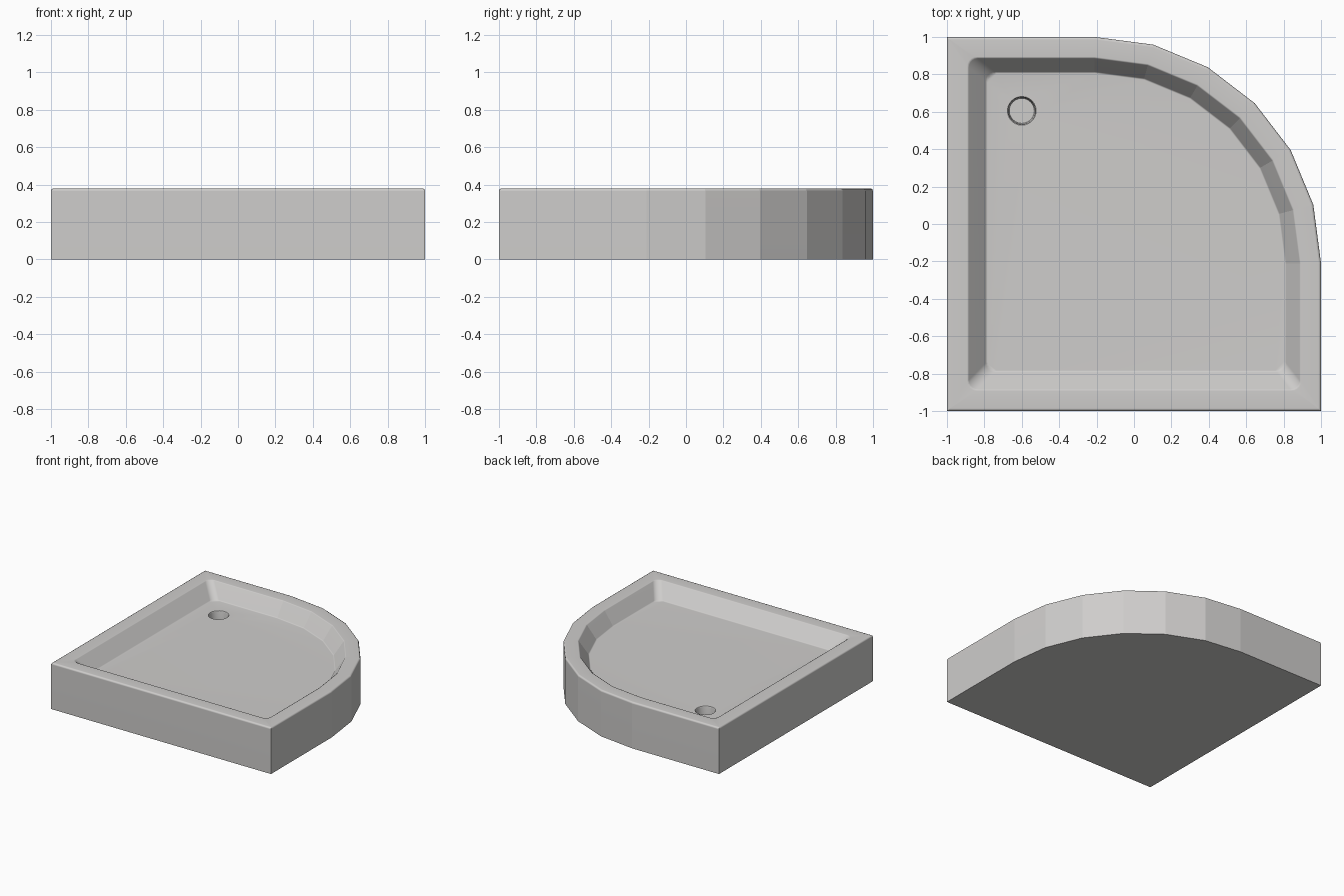
import bpy
import bmesh
from math import cos, sin, radians

cube = bpy.data.objects.get("Cube")
if cube:
    bpy.data.objects.remove(cube)

HEIGHT, FLOOR, CENTRE, RADIUS = 0.38, 0.265, -0.21, 1.21
FILLET_POINTS = 6

white = bpy.data.materials.new("glazed light grey")
white.use_nodes = True
white.diffuse_color = (0.62, 0.61, 0.60, 1)
white.node_tree.nodes["Principled BSDF"].inputs["Base Color"].default_value = (0.62, 0.61, 0.60, 1)

bm = bmesh.new()


def arc(cx, cy, r, start, sweep, count):
    """Points on a circular arc, counter-clockwise."""
    angles = [radians(start + sweep * i / (count - 1)) for i in range(count)]
    return [(cx + r * cos(a), cy + r * sin(a)) for a in angles]


def outline(near, far, r):
    """Quadrant outline: near insets the left and front, far the right and back."""
    lo, hi = -1 + near + r, 1 - far - r
    return (arc(lo, lo, r, 180, 90, FILLET_POINTS)
            + arc(hi, lo, r, 270, 90, FILLET_POINTS)
            + arc(CENTRE, CENTRE, RADIUS - far, 0, 90, 7)
            + arc(lo, hi, r, 90, 90, FILLET_POINTS))


def ring(points, z):
    return [bm.verts.new((x, y, z)) for x, y in points]


def loft(rings):
    for low, high in zip(rings, rings[1:]):
        n = len(low)
        for i in range(n):
            j = (i + 1) % n
            bm.faces.new((low[i], low[j], high[j], high[i]))


# Outer sides, rounded rim and sloping basin walls: near, far, fillet, z
sections = [
    (0, 0, 0.003, 0),
    (0, 0, 0.003, HEIGHT - 0.015),
    (0.004, 0.004, 0.003, HEIGHT - 0.005),
    (0.014, 0.014, 0.003, HEIGHT),
    (0.108, 0.106, 0.05, HEIGHT),
    (0.117, 0.115, 0.05, HEIGHT - 0.005),
    (0.207, 0.186, 0.05, FLOOR + 0.007),
    (0.217, 0.195, 0.05, FLOOR),
]
tray = [ring(outline(n, f, r), z) for n, f, r, z in sections]
loft(tray)
bm.faces.new(tray[0])

# Drain recess
drain = [ring(arc(-0.6, 0.605, r, 0, 345, 24), FLOOR - d)
         for r, d in ((0.077, 0), (0.072, 0.006), (0.067, 0.08))]
loft(drain)
bm.faces.new(drain[-1])

# Basin floor around the drain
bm.edges.ensure_lookup_table()
bmesh.ops.triangle_fill(bm, use_beauty=True,
                        edges=[e for e in bm.edges if e.is_boundary])
bmesh.ops.recalc_face_normals(bm, faces=bm.faces)

# Keep the facets of the curved side crisp
for low, high in zip(tray, tray[1:]):
    for i in range(2 * FILLET_POINTS, 2 * FILLET_POINTS + 7):
        bm.edges.get((low[i], high[i])).smooth = False

mesh = bpy.data.meshes.new("shower_tray")
bm.to_mesh(mesh)
bm.free()
mesh.materials.append(white)
shower_tray = bpy.data.objects.new("shower_tray", mesh)
bpy.context.collection.objects.link(shower_tray)

bpy.ops.object.select_all(action='DESELECT')
shower_tray.select_set(True)
bpy.context.view_layer.objects.active = shower_tray
bpy.ops.object.shade_smooth_by_angle(angle=radians(50))
weighted = shower_tray.modifiers.new("even_shading", 'WEIGHTED_NORMAL')
weighted.keep_sharp = True
